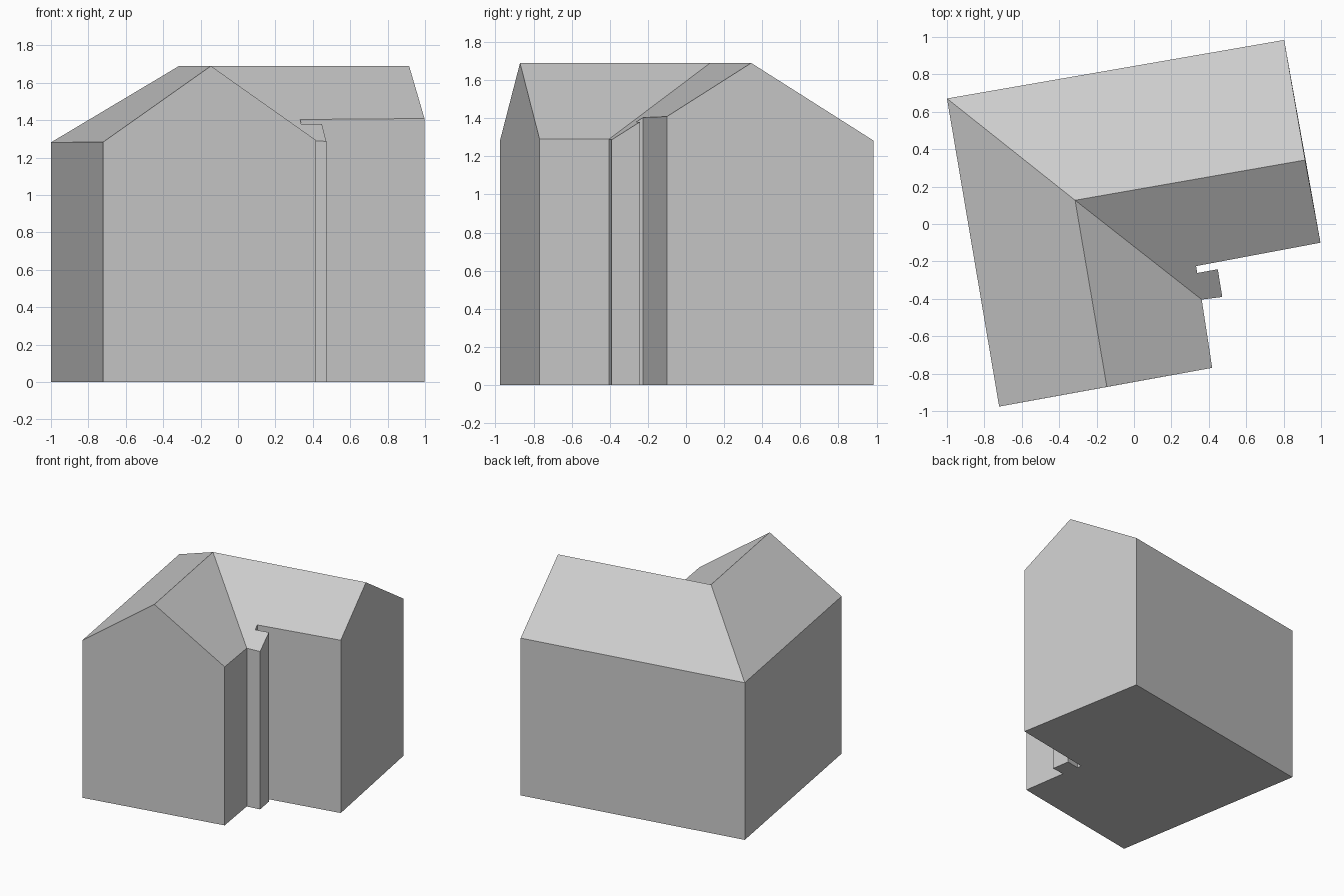
import bpy
import bmesh
from mathutils import Vector

cube = bpy.data.objects.get("Cube")
if cube:
    bpy.data.objects.remove(cube, do_unlink=True)

# Single plain plaster colour
grey = bpy.data.materials.new("plain grey")
grey.use_nodes = True
colour = (0.6, 0.6, 0.6, 1)
grey.diffuse_color = colour
grey.node_tree.nodes["Principled BSDF"].inputs["Base Color"].default_value = colour

RIDGE_Z = 1.69
hub = Vector((-0.315, 0.127))         # where the two ridges meet
east_gable = Vector((0.915, 0.342))   # ridge ends over the gable walls
south_gable = Vector((-0.145, -0.871))


def roof_height(point, ridge_end, pitch):
    """Height of a roof slope falling away from the ridge hub -> ridge_end."""
    along = (ridge_end - hub).normalized()
    away = point - hub
    return RIDGE_Z - pitch * abs(along.x * away.y - along.y * away.x)


# Corners of the L-shaped plan, in order: name, x, y, wing whose slope covers it
EAST, SOUTH = (east_gable, 0.625), (south_gable, 0.695)
plan = [
    ("back_right", -1.0, 0.671, EAST),
    ("front_right", -0.721, -0.976, SOUTH),
    ("south_top", *south_gable, SOUTH),
    ("front_left", 0.418, -0.769, SOUTH),
    ("inner", 0.362, -0.404, EAST),
    ("pier_front", 0.472, -0.39, EAST),
    ("pier_back", 0.448, -0.242, EAST),
    ("notch_front", 0.338, -0.262, EAST),
    ("notch_back", 0.332, -0.225, EAST),
    ("east_front", 0.997, -0.1, EAST),
    ("east_top", *east_gable, EAST),
    ("back_left", 0.803, 0.984, EAST),
]

bm = bmesh.new()
top, base = {}, {}
for name, x, y, wing in plan:
    top[name] = bm.verts.new((x, y, roof_height(Vector((x, y)), *wing)))
    if not name.endswith("_top"):
        base[name] = bm.verts.new((x, y, 0))
top["hub"] = bm.verts.new((*hub, RIDGE_Z))

# Floor and walls; a gable wall also takes in the ridge end between its corners
names = [corner[0] for corner in plan]
corners = list(base)
bm.faces.new([base[n] for n in reversed(corners)])
for a, b in zip(corners, corners[1:] + corners[:1]):
    after = names[(names.index(a) + 1) % len(names)]
    peak = [top[after]] if after.endswith("_top") else []
    bm.faces.new([base[a], base[b], top[b], *peak, top[a]])

# Roof slopes
slopes = [
    ["hub", "east_top", "back_left", "back_right"],
    ["hub", "back_right", "front_right", "south_top"],
    ["hub", "south_top", "front_left", "inner"],
    ["hub"] + names[names.index("inner"):names.index("east_top") + 1],
]
for slope in slopes:
    bm.faces.new([top[n] for n in slope])

bmesh.ops.recalc_face_normals(bm, faces=bm.faces)
mesh = bpy.data.meshes.new("house")
bm.to_mesh(mesh)
bm.free()
mesh.materials.append(grey)
house = bpy.data.objects.new("house", mesh)
bpy.context.collection.objects.link(house)
